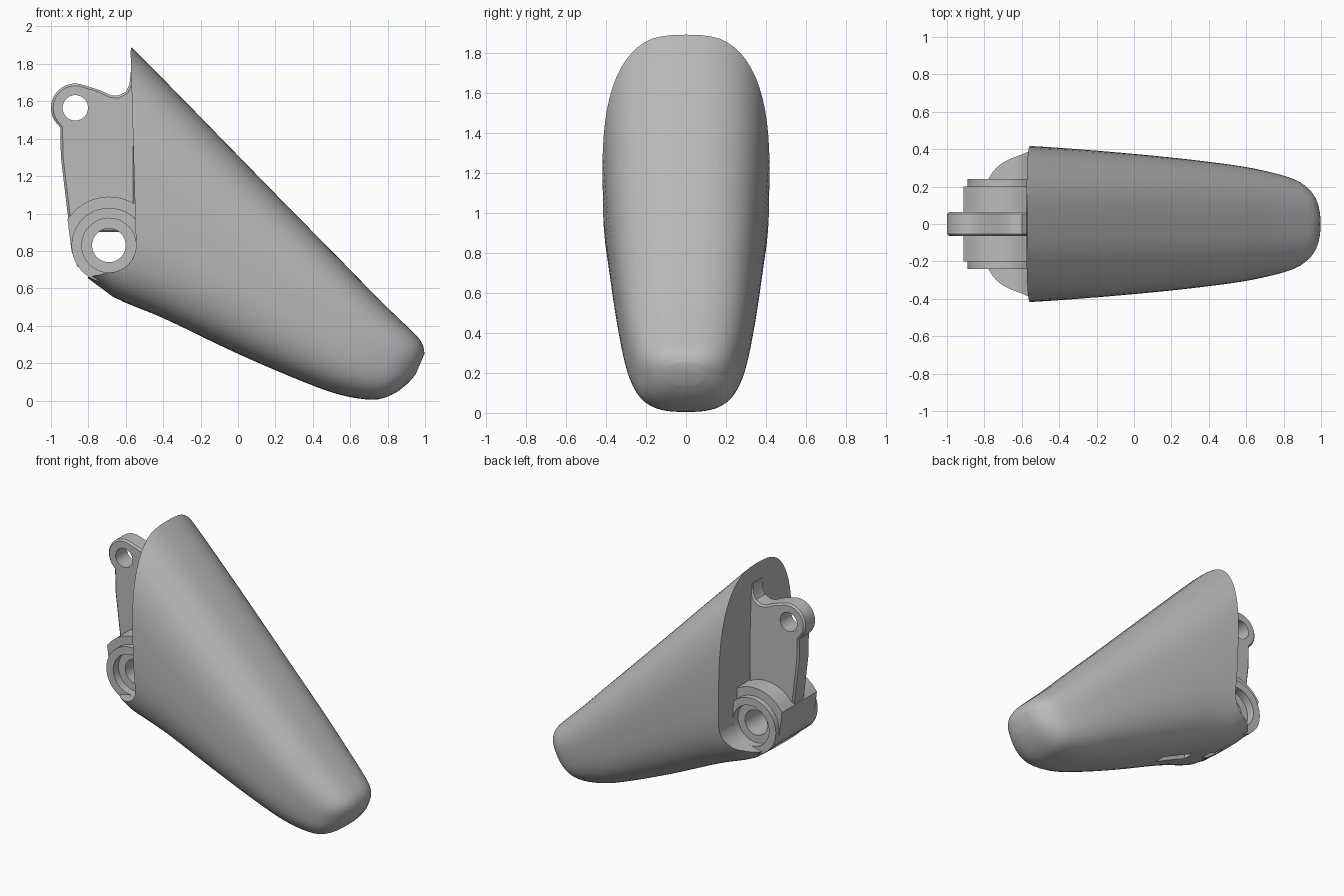
import bpy, bmesh, math

if "Cube" in bpy.data.objects:
    bpy.data.objects.remove(bpy.data.objects["Cube"])

GREY = (0.5, 0.5, 0.5, 1)
mat = bpy.data.materials.new("plain grey")
mat.use_nodes = True
mat.diffuse_color = GREY
mat.node_tree.nodes["Principled BSDF"].inputs["Base Color"].default_value = GREY

PIN = (-0.69, 0.83)      # hinge axis in x, z
EYE = (-0.87, 1.565)     # upper eyelet axis in x, z


def to_object(name, bm):
    bmesh.ops.recalc_face_normals(bm, faces=bm.faces)
    mesh = bpy.data.meshes.new(name)
    bm.to_mesh(mesh)
    bm.free()
    mesh.materials.append(mat)
    obj = bpy.data.objects.new(name, mesh)
    bpy.context.collection.objects.link(obj)
    return obj


def arc(centre, r, start, end, n=16):
    angles = [math.radians(start + (end - start) * i / n) for i in range(n + 1)]
    return [(centre[0] + r * math.cos(a), centre[1] + r * math.sin(a)) for a in angles]


def plate(name, outline, y0, y1):
    """Extrude an x-z outline from y0 to y1."""
    bm = bmesh.new()
    face = bm.faces.new([bm.verts.new((x, y0, z)) for x, z in outline])
    new = bmesh.ops.extrude_face_region(bm, geom=[face])["geom"]
    verts = [v for v in new if isinstance(v, bmesh.types.BMVert)]
    bmesh.ops.translate(bm, verts=verts, vec=(0, y1 - y0, 0))
    return to_object(name, bm)


def disc(name, centre, r, y0, y1):
    return plate(name, arc(centre, r, 0, 360, 48)[:-1], y0, y1)


def apply(obj, mod):
    bpy.context.view_layer.objects.active = obj
    bpy.ops.object.modifier_apply(modifier=mod.name)


def combine(obj, other, operation="DIFFERENCE"):
    mod = obj.modifiers.new("combine", "BOOLEAN")
    mod.operation = operation
    mod.solver = "EXACT"
    mod.object = other
    apply(obj, mod)
    bpy.data.objects.remove(other)


def smooth(obj, angle=30):
    bpy.ops.object.select_all(action="DESELECT")
    obj.select_set(True)
    bpy.context.view_layer.objects.active = obj
    bpy.ops.object.shade_smooth_by_angle(angle=math.radians(angle))


# Fingertip shell: top x, top z, bottom x, bottom z, half width, lower squareness
sections = [
    (-.57, 1.89, -.81, .66, .42, 3.6),
    (-.48, 1.80, -.67, .555, .418, 3.4),
    (-.2, 1.515, -.4, .44, .40, 3.0),
    (.2, 1.105, 0, .25, .365, 2.8),
    (.55, .75, .35, .10, .325, 2.8),
    (.75, .545, .55, .03, .292, 2.8),
    (.90, .40, .72, .005, .25, 2.8),
    (.965, .335, .82, .03, .205, 2.8),
    (.99, .29, .90, .085, .15, 2.6),
    (.997, .25, .95, .14, .09, 2.5),
]


def blend(a, b, c, d, t):
    return tuple(0.5 * (2 * q + (r - p) * t + (2 * p - 5 * q + 4 * r - s) * t * t
                        + (3 * q - p - 3 * r + s) * t ** 3)
                 for p, q, r, s in zip(a, b, c, d))


def ring(bm, s, n=64):
    tx, tz, bx, bz, w, low = s
    verts = []
    for i in range(n):
        a = 2 * math.pi * i / n
        c, h = math.cos(a), math.sin(a)
        e = 2 / (2.7 if h > 0 else low)
        y = w * math.copysign(abs(c) ** e, c)
        k = 0.5 + 0.5 * math.copysign(abs(h) ** e, h)
        verts.append(bm.verts.new((bx + (tx - bx) * k, y, bz + (tz - bz) * k)))
    return verts


bm = bmesh.new()
rings = []
last = len(sections) - 1
for i in range(last):
    steps = 1 if i == 0 else 4
    near = [sections[max(0, min(last, i + j))] for j in (-1, 0, 1, 2)]
    rings += [ring(bm, blend(*near, t / steps)) for t in range(steps)]
rings.append(ring(bm, sections[-1]))
for r0, r1 in zip(rings, rings[1:]):
    for j in range(len(r0)):
        k = (j + 1) % len(r0)
        bm.faces.new((r0[j], r0[k], r1[k], r1[j]))
bm.faces.new(rings[0])
bm.faces.new(rings[-1])
shell = to_object("fingertip_shell", bm)

# Flat rear face and the rounded seat under the hinge
rear = [(-1.3, 2.2), (-.58, 2.2), (-.575, 1.89)] + arc(PIN, .145, 0, -90) + [(-1.3, .545)]
combine(shell, plate("rear_cutter", rear, -1, 1))

# Cord slots in the underside
for x0, x1, z in ((-.47, -.22, .42), (-.74, -.62, .58)):
    slot = [(x0, z + .1), (x1, z), (x1, z - .2), (x0, z - .1)]
    combine(shell, plate("slot_cutter", slot, -.04, .04))
smooth(shell)

# Hinge knuckle with raised bosses, recesses and pin hole
knuckle_side = ([(-.55, .70), (-.55, 1.055)] + arc(PIN, .26, 60, 142)
                + [(-.912, .97), (-.89, .8), (-.86, .72), (-.8, .665), (-.69, .65)])
knuckle = plate("hinge_knuckle", knuckle_side, -.2, .2)
combine(knuckle, disc("boss", PIN, .2, -.24, .24), "UNION")
for side in (-1, 1):
    combine(knuckle, disc("recess_cutter", PIN, .145, side * .18, side * .4))
combine(knuckle, disc("pin_cutter", PIN, .09, -.5, .5))
smooth(knuckle)

# Central lever fin with chamfered edges and an eyelet
fin_side = ([(-.55, .9), (-.55, 1.78), (-.573, 1.76), (-.58, 1.69), (-.60, 1.65), (-.64, 1.63),
             (-.68, 1.632), (-.74, 1.66)]
            + arc(EYE, .13, 70, 215)
            + [(-.95, 1.46), (-.947, 1.3), (-.905, .95), (-.88, .9)])
fin = plate("lever_fin", fin_side, -.065, .065)
bevel = fin.modifiers.new("chamfer", "BEVEL")
bevel.width = .018
bevel.segments = 1
bevel.limit_method = "ANGLE"
bevel.angle_limit = math.radians(70)
apply(fin, bevel)
combine(fin, disc("eyelet_cutter", EYE, .068, -.3, .3))
smooth(fin)
